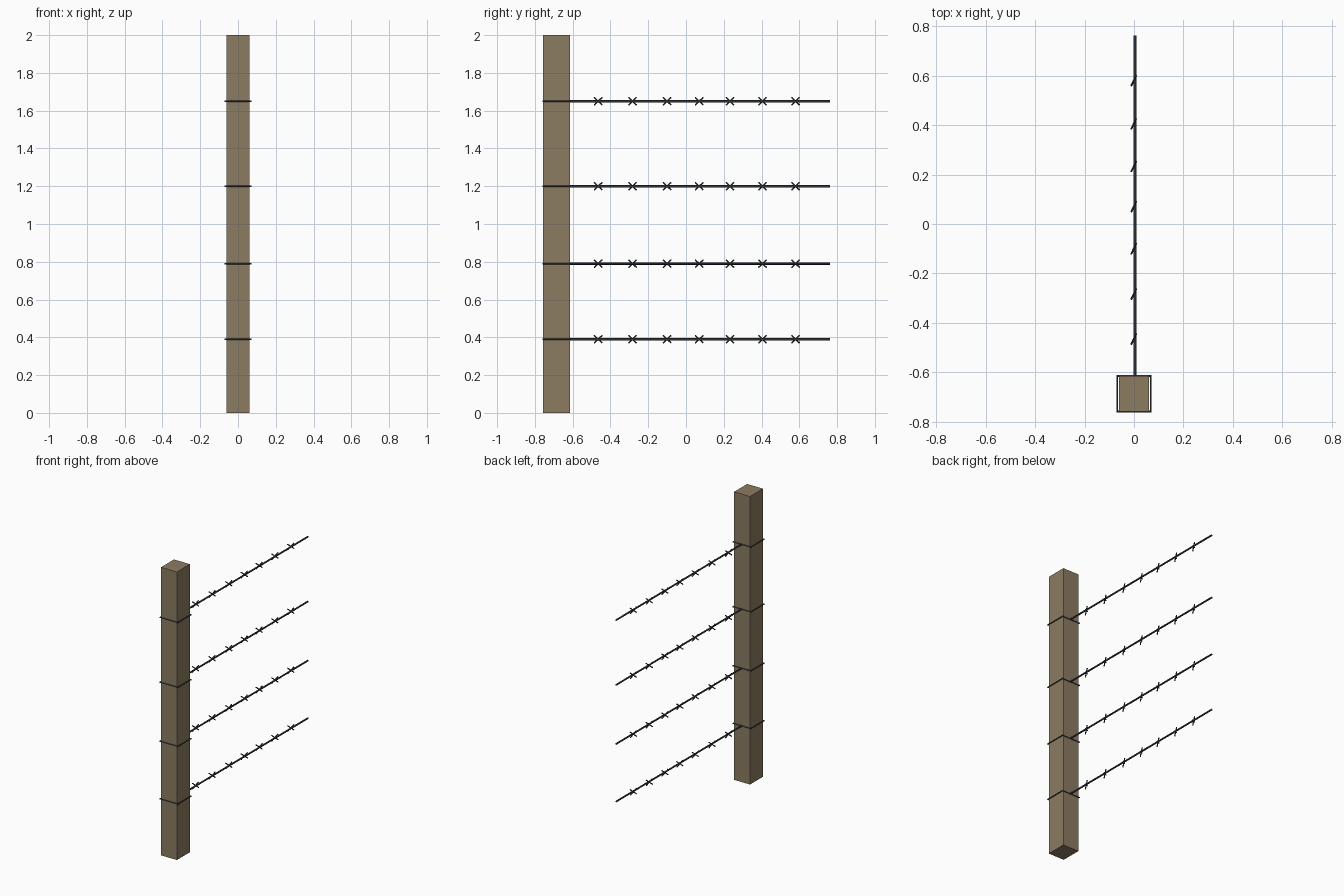
import bpy, math
from mathutils import Vector

if "Cube" in bpy.data.objects:
    bpy.data.objects.remove(bpy.data.objects["Cube"])


def material(name, rgb):
    m = bpy.data.materials.new(name)
    m.diffuse_color = (*rgb, 1)
    m.use_nodes = True
    m.node_tree.nodes["Principled BSDF"].inputs["Base Color"].default_value = m.diffuse_color
    return m


WOOD = material("weathered wood", (0.262, 0.202, 0.122))
STEEL = material("dark steel", (0.048, 0.053, 0.06))


def rod(name, a, b, radius, sides):
    """Straight rod from point a to point b."""
    a, b = Vector(a), Vector(b)
    d = b - a
    bpy.ops.mesh.primitive_cylinder_add(vertices=sides, radius=radius, depth=d.length,
                                        location=(a + b) / 2)
    o = bpy.context.object
    o.rotation_mode = 'QUATERNION'
    o.rotation_quaternion = d.to_track_quat('Z', 'Y')
    o.name = name
    o.data.materials.append(STEEL)
    return o


# square wooden post
FRONT, BACK, HALF = -0.757, -0.615, 0.061
bpy.ops.mesh.primitive_cube_add(size=1, location=(0, (FRONT + BACK) / 2, 1))
post = bpy.context.object
post.name = "post"
post.scale = (2 * HALF, BACK - FRONT, 2)
post.data.materials.append(WOOD)

BARBS = (-0.465, -0.283, -0.1, 0.07, 0.233, 0.405, 0.58)
for row, z in enumerate((0.39, 0.79, 1.2, 1.65), 1):
    # long strand
    rod(f"wire_{row}", (0.004, BACK - 0.03, z), (0.004, 0.762, z), 0.006, 6)

    # tie wrapped around the post
    x, y0, y1 = HALF + 0.007, FRONT - 0.0005, BACK + 0.001
    corners = [(-x, y0, z), (x, y0, z), (x, y1, z), (-x, y1, z)]
    for i in range(4):
        a, b = Vector(corners[i]), Vector(corners[(i + 1) % 4])
        e = (b - a).normalized() * 0.003
        rod(f"tie_{row}_{i + 1}", a - e, b + e, 0.004, 6)

    # crossed barbs
    for n, y in enumerate(BARBS, 1):
        for s in (-1, 1):
            rod(f"barb_{row}_{n}_{'a' if s < 0 else 'b'}",
                (-0.011, y - 0.021, z - s * 0.02), (0.009, y + 0.021, z + s * 0.02), 0.004, 5)
